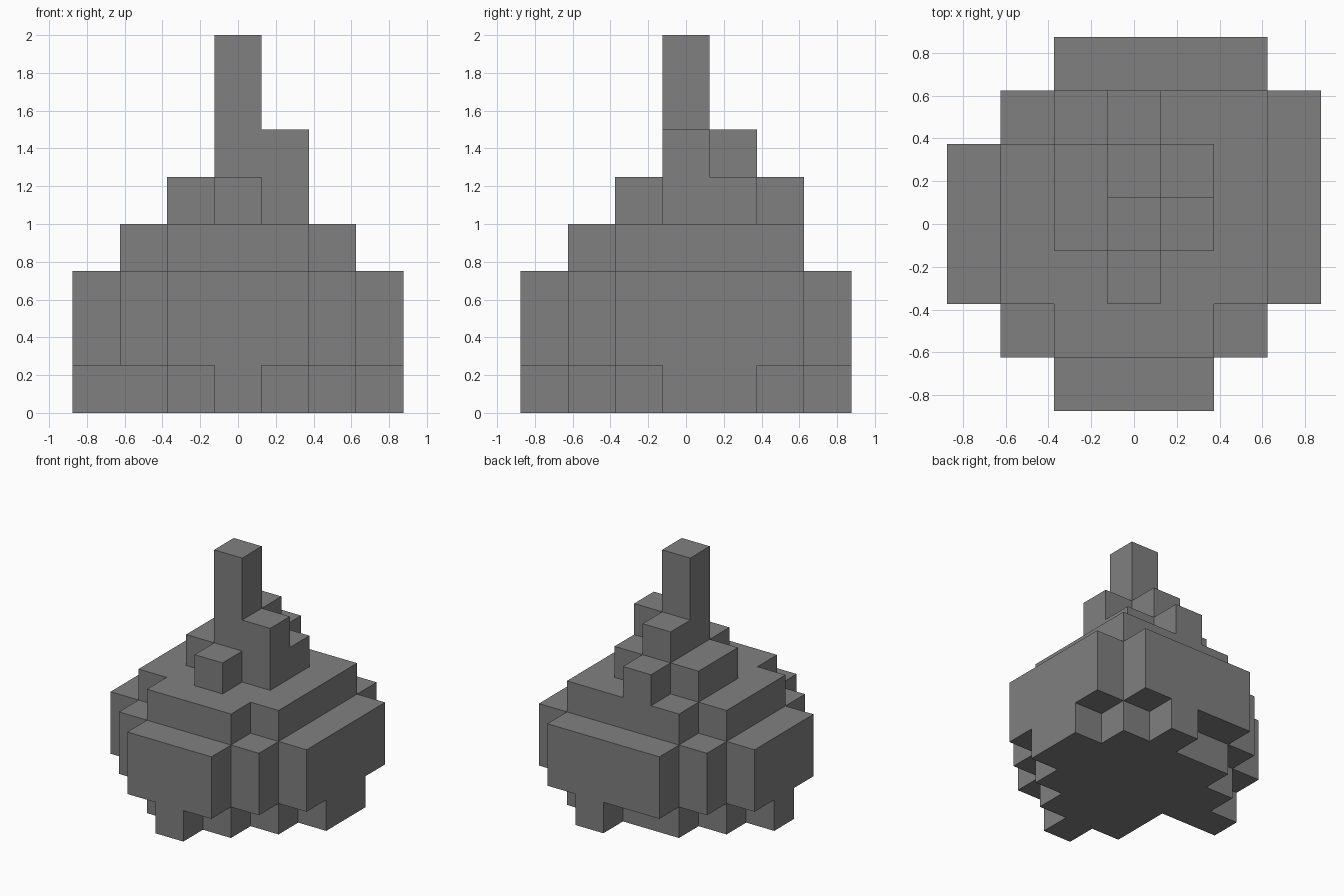
import bpy
import bmesh
from math import radians
from mathutils import Vector

CELL = 0.25  # edge of one cube

default_cube = bpy.data.objects.get("Cube")
if default_cube:
    bpy.data.objects.remove(default_cube, do_unlink=True)

# Material
grey = bpy.data.materials.new("mid_grey")
grey.use_nodes = True
grey.diffuse_color = (0.216, 0.216, 0.216, 1)
bsdf = next(n for n in grey.node_tree.nodes if n.type == 'BSDF_PRINCIPLED')
bsdf.inputs["Base Color"].default_value = grey.diffuse_color


def tier(levels, first_row, spans):
    """Cells of a tier: one (first, last) x span for each row, front to back."""
    return {(x, first_row + n, z)
            for z in levels
            for n, (a, b) in enumerate(spans)
            for x in range(a, b + 1)}


parts = {
    # Narrow, stepped footing
    "footing": tier([0], -3, [(0, 0), (-1, 1), (-1, 2), (-3, 3), (-2, 3), (-1, 2), (1, 1)]),
    # Wide body overhanging the footing
    "body": tier([1, 2], -3, [(-1, 1), (-2, 2), (-3, 3), (-3, 3), (-3, 3), (-2, 3), (-1, 2)]),
    # Shoulder with three cut corners
    "shoulder": tier([3], -2, [(-1, 1), (-2, 2), (-2, 2), (-2, 2), (-1, 2)]),
    # Cluster of blocks around the spire
    "crown": tier([4], -1, [(0, 0), (-1, 1), (-1, 1), (0, 0)]),
    "crown_steps": tier([5], 0, [(1, 1), (0, 0)]),
    # Tall centre column
    "spire": tier([5, 6, 7], 0, [(0, 0)]),
}
solid = set().union(*parts.values())

# The six sides of a cube: a normal and two directions across the face
SIDES = []
for axis in range(3):
    for sign in (-1, 1):
        n, u = Vector(), Vector()
        n[axis] = sign
        u[(axis + 1) % 3] = 1
        SIDES.append((n, u, n.cross(u)))


def build(name, cells):
    """Outer skin of the cells, with flat areas merged."""
    bm = bmesh.new()
    for cell in sorted(cells):
        centre = Vector(cell) + Vector((0, 0, 0.5))
        for n, u, v in SIDES:
            if tuple(int(c + d) for c, d in zip(cell, n)) in solid:
                continue
            corners = [centre + (n + u * a + v * b) / 2
                       for a, b in ((-1, -1), (1, -1), (1, 1), (-1, 1))]
            bm.faces.new([bm.verts.new(c * CELL) for c in corners])
    bmesh.ops.remove_doubles(bm, verts=bm.verts, dist=0.001)
    bmesh.ops.dissolve_limit(bm, angle_limit=radians(1),
                             verts=bm.verts, edges=bm.edges)
    mesh = bpy.data.meshes.new(name)
    bm.to_mesh(mesh)
    bm.free()
    mesh.materials.append(grey)
    bpy.context.collection.objects.link(bpy.data.objects.new(name, mesh))


for part_name, part_cells in parts.items():
    build(part_name, part_cells)
